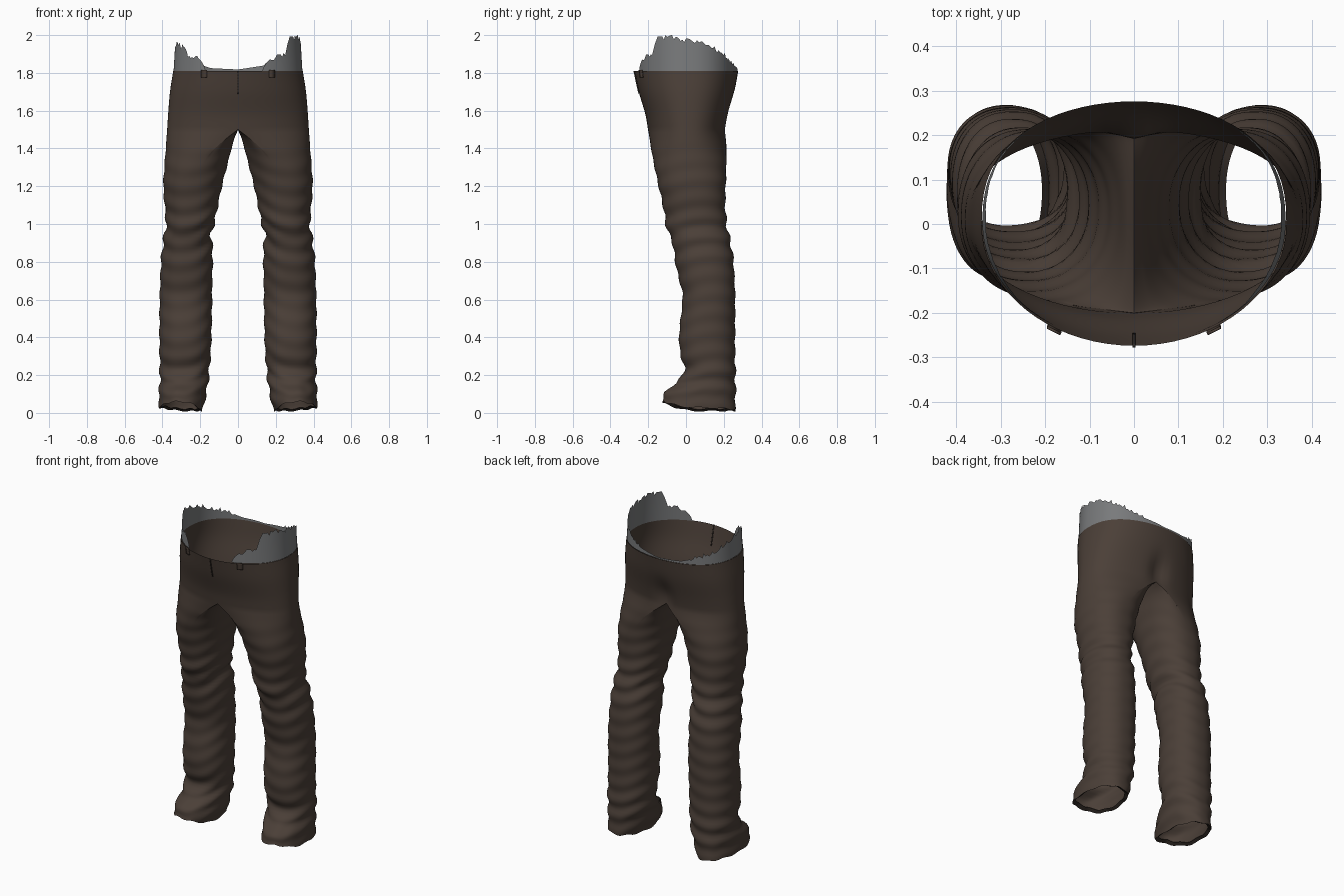
import bpy, bmesh, math, random
from math import sin, cos, pi, exp

if "Cube" in bpy.data.objects:
    bpy.data.objects.remove(bpy.data.objects["Cube"])

random.seed(4)


def material(name, rgb):
    m = bpy.data.materials.new(name)
    m.diffuse_color = (*rgb, 1)
    m.use_nodes = True
    m.node_tree.nodes["Principled BSDF"].inputs["Base Color"].default_value = m.diffuse_color
    return m


BROWN = material("brown cloth", (0.070, 0.050, 0.039))
DARK = material("dark seam", (0.028, 0.021, 0.017))
GREY = material("grey lining", (0.19, 0.195, 0.20))

# height, inner x, outer x, front y, back y
PROFILE = [
    (0.01, .190, .418, -.125, .260), (0.07, .175, .420, -.115, .262),
    (0.15, .160, .414, -.050, .262), (0.23, .152, .414, -.008, .261),
    (0.31, .145, .415, -.030, .260), (0.42, .140, .416, -.036, .260),
    (0.62, .137, .414, -.018, .260), (0.72, .136, .411, -.040, .256),
    (0.82, .134, .406, -.060, .250), (0.90, .138, .396, -.070, .236),
    (0.95, .143, .389, -.092, .225), (1.00, .126, .381, -.106, .215),
    (1.10, .106, .388, -.122, .208), (1.20, .085, .395, -.145, .210),
    (1.30, .060, .390, -.166, .213), (1.40, .034, .382, -.185, .214),
    (1.46, .017, .378, -.194, .211), (1.50, .000, .375, -.201, .212),
    (1.58, .000, .370, -.215, .227), (1.70, .000, .360, -.250, .257),
    (1.81, .000, .343, -.274, .276)]
HALF = 36          # segments on the outer half of a ring
FULL = 2 * HALF
CROTCH = 1.50


def sample(z):
    """Smoothly interpolated profile row at height z."""
    i = 0
    while i < len(PROFILE) - 2 and PROFILE[i + 1][0] < z:
        i += 1
    p = [PROFILE[max(0, min(len(PROFILE) - 1, i + k))] for k in (-1, 0, 1, 2)]
    h = p[2][0] - p[1][0]
    t = (z - p[1][0]) / h
    row = []
    for c in range(1, 5):
        m0 = (p[2][c] - p[0][c]) / (p[2][0] - p[0][0]) * h
        m1 = (p[3][c] - p[1][c]) / (p[3][0] - p[1][0]) * h
        row.append((2*t**3 - 3*t*t + 1) * p[1][c] + (t**3 - 2*t*t + t) * m0
                   + (3*t*t - 2*t**3) * p[2][c] + (t**3 - t*t) * m1)
    return row


def hip_point(a, outer, front, back):
    """Hip outline: rounded in front, flatter behind; a runs front to back."""
    c = cos(a)
    y = front * c if c > 0 else back * abs(c) ** 0.78
    return outer * max(0, sin(a)), y


def ring_point(z, a):
    inner, outer, front, back = sample(z)
    if z >= CROTCH - 1e-6:
        inner = 0.0
    cx, hx = (inner + outer) / 2, (outer - inner) / 2
    cy, hy = (front + back) / 2, (back - front) / 2
    s, c = sin(a), cos(a)
    # full leg oval
    lx = cx + hx * math.copysign(abs(s) ** 0.88, s)
    ly = cy - hy * math.copysign(abs(c) ** 0.92, c)
    # half-hip outline, its inner side flat on the centre plane
    dx, dy = hip_point(a, outer, front, back)
    if a > pi:
        dx = inner
    t = max(0, min(1, (z - 1.22) / (CROTCH - 1.22)))
    t = t * t
    x, y = lx + (dx - lx) * t, ly + (dy - ly) * t
    # cloth folds, fading out at the waist and centre plane
    fade = max(0, min(1, (1.46 - z) / 0.2))
    knee = exp(-((z - 0.95) / 0.13) ** 2) + 0.8 * exp(-((z - 0.17) / 0.12) ** 2)
    d = fade * (0.0025 + 0.005 * knee) * sin(62 * z + 2.2 * sin(a + 0.6) + 1.5 * cos(2 * a))
    x, y = x + d * s, y - d * c
    # seat cleft
    if y > 0 and z > 1.36:
        y -= 0.028 * exp(-(x / 0.05) ** 2) * exp(-((z - 1.56) / 0.09) ** 2)
    # hem rises at the toe and outer side
    w = max(0, 1 - z / 0.2)
    z += w * (0.05 * max(0, c) ** 2 + 0.018 * max(0, s) + 0.004 * sin(9 * a))
    return x, y, z


def finish(name, bm, mats, angle=40):
    bmesh.ops.recalc_face_normals(bm, faces=bm.faces[:])
    me = bpy.data.meshes.new(name)
    bm.to_mesh(me)
    bm.free()
    for m in mats:
        me.materials.append(m)
    ob = bpy.data.objects.new(name, me)
    bpy.context.collection.objects.link(ob)
    bpy.ops.object.select_all(action='DESELECT')
    ob.select_set(True)
    bpy.context.view_layer.objects.active = ob
    bpy.ops.object.shade_smooth_by_angle(angle=math.radians(angle))
    return ob


# Trousers: two mirrored legs welded along the centre plane
bm = bmesh.new()
levels = [0.01 + (CROTCH - 0.01) * i / 90 for i in range(91)]
levels += [CROTCH + 0.31 * i / 18 for i in range(1, 19)]
for side in (1, -1):
    rings = []
    for z in levels:
        n = FULL if z <= CROTCH + 1e-6 else HALF + 1
        pts = [ring_point(z, 2 * pi * j / FULL) for j in range(n)]
        rings.append([bm.verts.new((side * x, y, h)) for x, y, h in pts])
    for lo, hi in zip(rings, rings[1:]):
        for j in range(FULL if len(hi) == FULL else HALF):
            k = (j + 1) % FULL
            bm.faces.new((lo[j], lo[k], hi[k], hi[j]))
    # turned-in hem
    lip = []
    for v in rings[0]:
        x, y, z = v.co
        lip.append(bm.verts.new((side * 0.304 + (x - side * 0.304) * 0.86,
                                 0.07 + (y - 0.07) * 0.88, z + 0.012)))
    for j in range(FULL):
        k = (j + 1) % FULL
        f = bm.faces.new((rings[0][j], lip[j], lip[k], rings[0][k]))
        f.material_index = 1
bmesh.ops.remove_doubles(bm, verts=bm.verts[:], dist=0.0005)
finish("trousers", bm, [BROWN, DARK])

# Torn lining: ragged band above the waist; angle from front -> height
TORN = {1: [(0, 0), (22, 0), (27, .06), (48, .09), (53, .17), (75, .18), (95, .155),
            (115, .13), (135, .08), (155, .03), (180, .008)],
        -1: [(0, .0), (30, 0), (35, .07), (50, .08), (62, .13), (78, .145),
             (95, .12), (115, .08), (140, .04), (155, .015), (180, .008)]}


def torn_height(side, deg):
    for (a, h0), (b, h1) in zip(TORN[side], TORN[side][1:]):
        if deg <= b:
            return h0 + (h1 - h0) * (deg - a) / (b - a)
    return 0


bm = bmesh.new()
for side in (1, -1):
    columns = []
    for i in range(91):
        h = torn_height(side, 2 * i)
        h = min(0.19, max(0, h + (random.uniform(-.014, .014) if h > .03 else 0)))
        if side == 1 and i == 33:
            h = 0.19
        col = []
        for r in range(5):
            up = h * r / 4
            x, y = hip_point(2 * i * pi / 180, 0.341 - 0.06 * up, -0.268, 0.273)
            col.append(bm.verts.new((side * x, y, 1.81 + up)))
        columns.append((h, col))
    for (h0, a), (h1, b) in zip(columns, columns[1:]):
        if max(h0, h1) > 0.002:
            for r in range(4):
                bm.faces.new((a[r], b[r], b[r + 1], a[r + 1]))
bmesh.ops.remove_doubles(bm, verts=bm.verts[:], dist=0.0002)
finish("torn_lining", bm, [GREY])


def strip(name, x, width, z0, z1, mat, lift):
    """Thin plate following the front of the hips."""
    bm = bmesh.new()
    rows = []
    for i in range(9):
        z = z0 + (z1 - z0) * i / 8
        _, outer, front, _ = sample(z)
        row = []
        for u in (x - width / 2, x + width / 2):
            y = front * math.sqrt(max(0, 1 - (u / outer) ** 2))
            row.append(bm.verts.new((u, y - lift, z)))
        rows.append(row)
    for a, b in zip(rows, rows[1:]):
        bm.faces.new((a[0], a[1], b[1], b[0]))
    ob = finish(name, bm, [mat])
    thick = ob.modifiers.new("thickness", 'SOLIDIFY')
    thick.thickness = 0.006
    thick.offset = 0


# Fly seam, and a belt loop on each side
strip("fly_seam", 0, 0.006, 1.69, 1.81, DARK, 0.001)
for side, label in ((1, "right"), (-1, "left")):
    strip("belt_loop_" + label, side * 0.18, 0.03, 1.775, 1.815, BROWN, 0.007)
